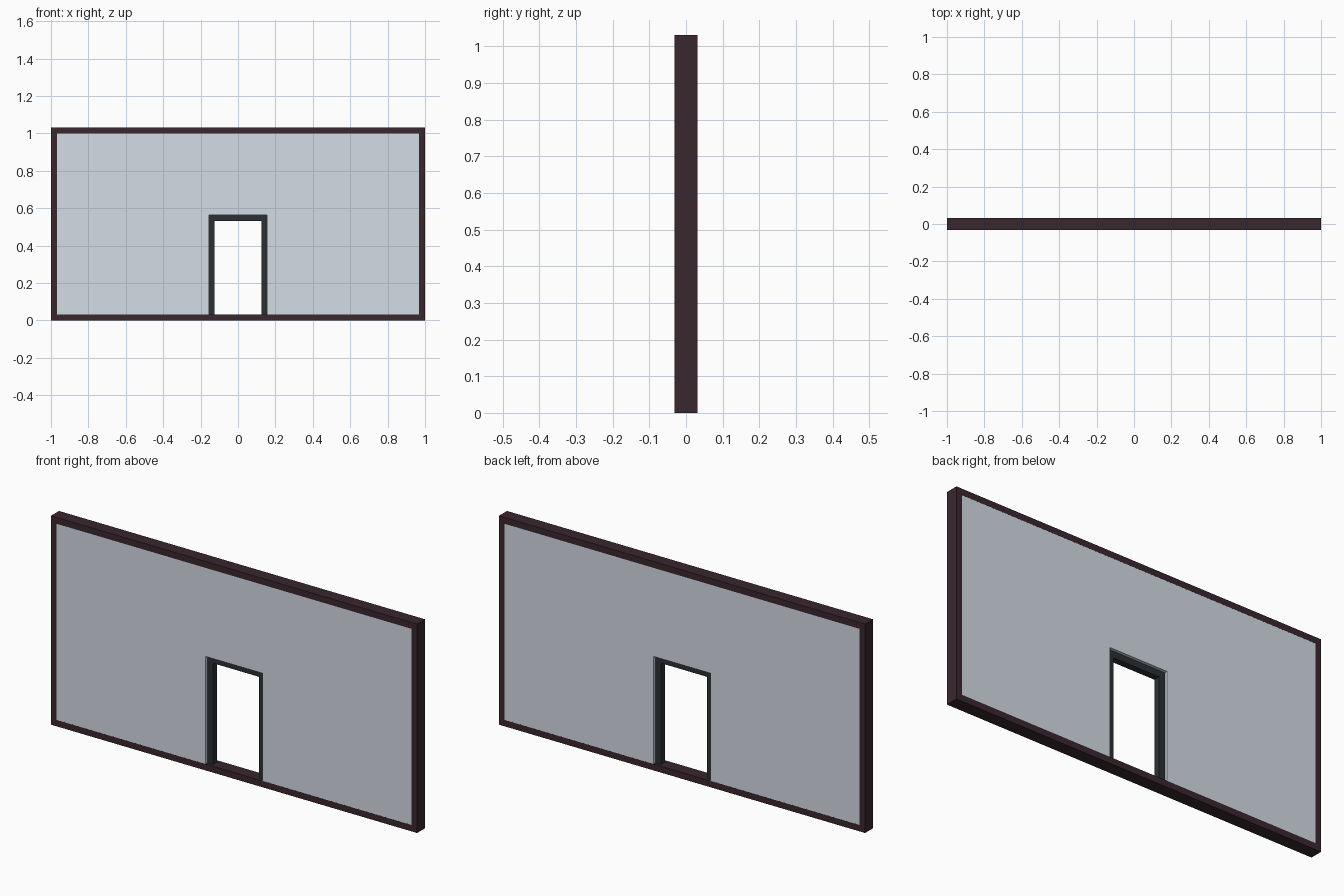
import bpy, bmesh

if "Cube" in bpy.data.objects:
    bpy.data.objects.remove(bpy.data.objects["Cube"])

U = 1 / 32  # bar thickness; every size is a multiple of it


def material(name, color):
    m = bpy.data.materials.new(name)
    m.diffuse_color = color
    m.use_nodes = True
    m.node_tree.nodes["Principled BSDF"].inputs["Base Color"].default_value = m.diffuse_color
    return m


def extrude_profile(name, points, half_depth, mat):
    """Extrude a closed x-z outline symmetrically along y."""
    bm = bmesh.new()
    face = bm.faces.new([bm.verts.new((x * U, -half_depth, z * U)) for x, z in points])
    res = bmesh.ops.extrude_face_region(bm, geom=[face])
    verts = [v for v in res["geom"] if isinstance(v, bmesh.types.BMVert)]
    bmesh.ops.translate(bm, verts=verts, vec=(0, 2 * half_depth, 0))
    bmesh.ops.recalc_face_normals(bm, faces=bm.faces)
    me = bpy.data.meshes.new(name)
    bm.to_mesh(me)
    bm.free()
    me.materials.append(mat)
    ob = bpy.data.objects.new(name, me)
    bpy.context.collection.objects.link(ob)
    return ob


def rect(x0, x1, z0, z1):
    return [(x0, z0), (x1, z0), (x1, z1), (x0, z1)]


wood = material("dark_wood", (0.042, 0.02, 0.028, 1))
metal = material("dark_metal", (0.024, 0.03, 0.033, 1))
glass = material("glass", (0.66, 0.715, 0.78, 0.6))

# Outer frame: sill, top rail and two posts
extrude_profile("bottom_rail", rect(-32, 32, 0, 1), U, wood)
extrude_profile("top_rail", rect(-32, 32, 32, 33), U, wood)
for side, s in (("left", -1), ("right", 1)):
    extrude_profile(side + "_post", rect(*sorted((s * 31, s * 32)), 1, 32), U, wood)

# Thick glass wall with the doorway notch
extrude_profile("glass_wall", [(-31, 1), (-5, 1), (-5, 18), (5, 18), (5, 1),
                               (31, 1), (31, 32), (-31, 32)], U * 0.99, glass)

# Door frame, recessed inside the doorway
extrude_profile("door_frame", [(-5, 1), (-4, 1), (-4, 17), (4, 17), (4, 1),
                               (5, 1), (5, 18), (-5, 18)], U / 2, metal)
